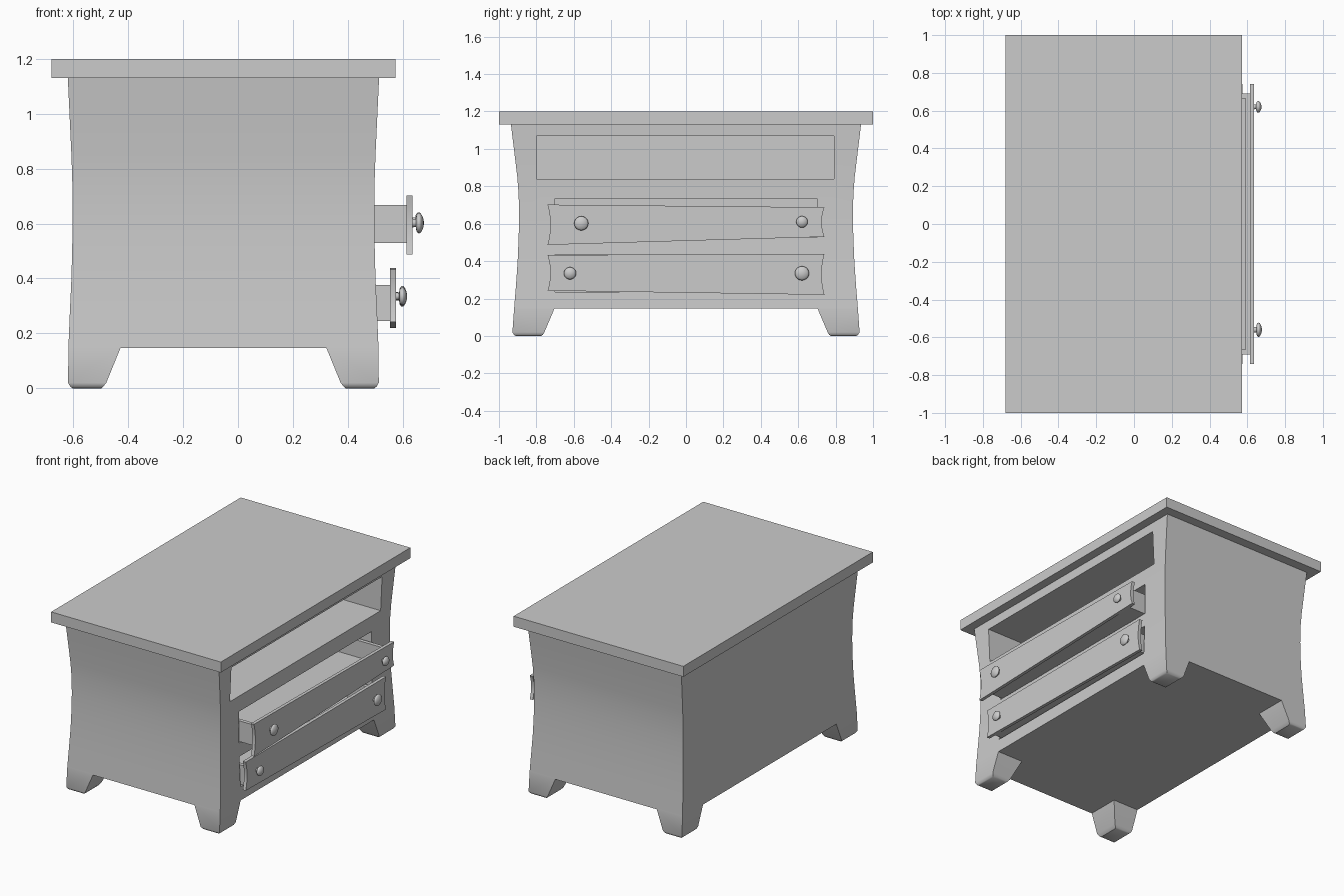
import bpy, bmesh, math

if "Cube" in bpy.data.objects:
    bpy.data.objects.remove(bpy.data.objects["Cube"])

def make_object(name, verts, faces):
    me = bpy.data.meshes.new(name)
    me.from_pydata(verts, [], faces)
    bm = bmesh.new()
    bm.from_mesh(me)
    bmesh.ops.recalc_face_normals(bm, faces=bm.faces)
    bm.to_mesh(me)
    bm.free()
    ob = bpy.data.objects.new(name, me)
    bpy.context.collection.objects.link(ob)
    return ob

def activate(ob):
    bpy.ops.object.select_all(action='DESELECT')
    ob.select_set(True)
    bpy.context.view_layer.objects.active = ob

def smooth(ob, deg=30):
    activate(ob)
    bpy.ops.object.shade_smooth_by_angle(angle=math.radians(deg))

def loft(name, sections):
    """Stack of rectangles, each (z, x0, x1, y0, y1), capped at both ends."""
    verts, faces = [], []
    for z, x0, x1, y0, y1 in sections:
        verts += [(x0, y0, z), (x1, y0, z), (x1, y1, z), (x0, y1, z)]
    n = len(sections)
    for k in range(n - 1):
        for i in range(4):
            j = (i + 1) % 4
            faces.append((4*k + i, 4*k + j, 4*k + 4 + j, 4*k + 4 + i))
    faces += [(3, 2, 1, 0), tuple(4*n - 4 + i for i in range(4))]
    return make_object(name, verts, faces)

def box(name, x0, x1, y0, y1, z0, z1):
    return loft(name, [(z0, x0, x1, y0, y1), (z1, x0, x1, y0, y1)])

def join(name, parts):
    bpy.ops.object.select_all(action='DESELECT')
    for p in parts:
        p.select_set(True)
    bpy.context.view_layer.objects.active = parts[0]
    bpy.ops.object.join()
    parts[0].name = name
    return parts[0]

CX = -0.053  # body centre in x

# Flared cabinet body: (z, half depth in x, half width in y)
profile = [(0.147, 0.565, 0.919), (0.27, 0.56, 0.909), (0.4, 0.554, 0.9),
           (0.52, 0.551, 0.895), (0.64, 0.55, 0.892), (0.76, 0.551, 0.895),
           (0.85, 0.554, 0.902), (1.0, 0.561, 0.92), (1.13, 0.567, 0.936)]
body = loft("cabinet_body", [(z, CX - a, CX + a, -b, b) for z, a, b in profile])

# Open shelf and two drawer recesses
for y0, y1, z0, z1 in [(-0.80, 0.79, 0.84, 1.07), (-0.70, 0.70, 0.525, 0.735),
                       (-0.70, 0.70, 0.235, 0.435)]:
    cutter = box("recess_cutter", -0.52, 0.8, y0, y1, z0, z1)
    cutter.hide_render = True
    mod = body.modifiers.new("recess", 'BOOLEAN')
    mod.operation = 'DIFFERENCE'
    mod.solver = 'EXACT'
    mod.object = cutter
    activate(body)
    bpy.ops.object.modifier_apply(modifier=mod.name)
    bpy.data.objects.remove(cutter)
smooth(body)

# Table top
box("table_top", -0.68, 0.573, -1, 1, 1.13, 1.2)

# Tapered legs: (z, outer x, inner x, outer y, inner y) measured from the centre
leg = [(0.0, 0.55, 0.445, 0.91, 0.775), (0.006, 0.558, 0.438, 0.92, 0.765),
       (0.02, 0.566, 0.427, 0.928, 0.757), (0.147, 0.565, 0.375, 0.919, 0.703)]
for sx, nx in ((1, "front"), (-1, "back")):
    for sy, ny in ((1, "right"), (-1, "left")):
        ob = loft(f"{nx}_{ny}_leg", [(z, CX + sx*a, CX + sx*b, sy*c, sy*d)
                                     for z, a, b, c, d in leg])
        smooth(ob, 40)

def drawer_box(name, x1, z0, z1):
    x0, w, t = x1 - 0.95, 0.69, 0.025
    return join(name, [
        box("base", x0, x1, -w, w, z0, z0 + t),
        box("side", x0, x1, -w, -w + t, z0, z1),
        box("side", x0, x1, w - t, w, z0, z1),
        box("back", x0, x0 + t, -w, w, z0, z1),
        box("face", x1 - t, x1, -w, w, z0, z1)])

def drawer_front(name, x0, left, right):
    """Crooked board with ends that bow inward; left/right are (z low, z high)."""
    n, outline = 6, []
    for side, (lo, hi) in ((1, right), (-1, left)):
        for i in range(n + 1):
            t = i / n if side == 1 else 1 - i / n
            y = side * (0.74 - 0.015 * 4 * t * (1 - t))
            outline.append((y, lo + (hi - lo) * t))
    m = len(outline)
    verts = [(x, y, z) for x in (x0, x0 + 0.022) for y, z in outline]
    faces = [tuple(range(m)), tuple(range(m, 2*m))]
    faces += [(i, (i + 1) % m, m + (i + 1) % m, m + i) for i in range(m)]
    smooth(make_object(name, verts, faces))

def knob(name, x, y, z, r):
    """Round pull turned about the x axis."""
    pts = [(-0.002, 0.42), (0.012, 0.38), (0.014, 0.75), (0.019, 0.95), (0.024, 1.0),
           (0.029, 0.95), (0.034, 0.75), (0.039, 0.45), (0.041, 0.15)]
    n, verts, faces = 20, [], []
    for dx, f in pts:
        for i in range(n):
            a = 2 * math.pi * i / n
            verts.append((x + dx, y + r*f*math.cos(a), z + r*f*math.sin(a)))
    for k in range(len(pts) - 1):
        for i in range(n):
            j = (i + 1) % n
            faces.append((k*n + i, k*n + j, k*n + n + j, k*n + n + i))
    faces += [tuple(range(n)), tuple(range((len(pts) - 1)*n, len(pts)*n))]
    smooth(make_object(name, verts, faces), 50)

# Drawers, pulled out by different amounts
drawer_box("upper_drawer_box", 0.614, 0.53, 0.668)
drawer_front("upper_drawer_front", 0.614, (0.487, 0.702), (0.53, 0.688))
drawer_box("lower_drawer_box", 0.553, 0.245, 0.376)
drawer_front("lower_drawer_front", 0.553, (0.242, 0.433), (0.22, 0.438))
knob("upper_left_knob", 0.636, -0.56, 0.602, 0.038)
knob("upper_right_knob", 0.634, 0.62, 0.61, 0.031)
knob("lower_left_knob", 0.575, -0.62, 0.335, 0.033)
knob("lower_right_knob", 0.575, 0.62, 0.335, 0.038)
